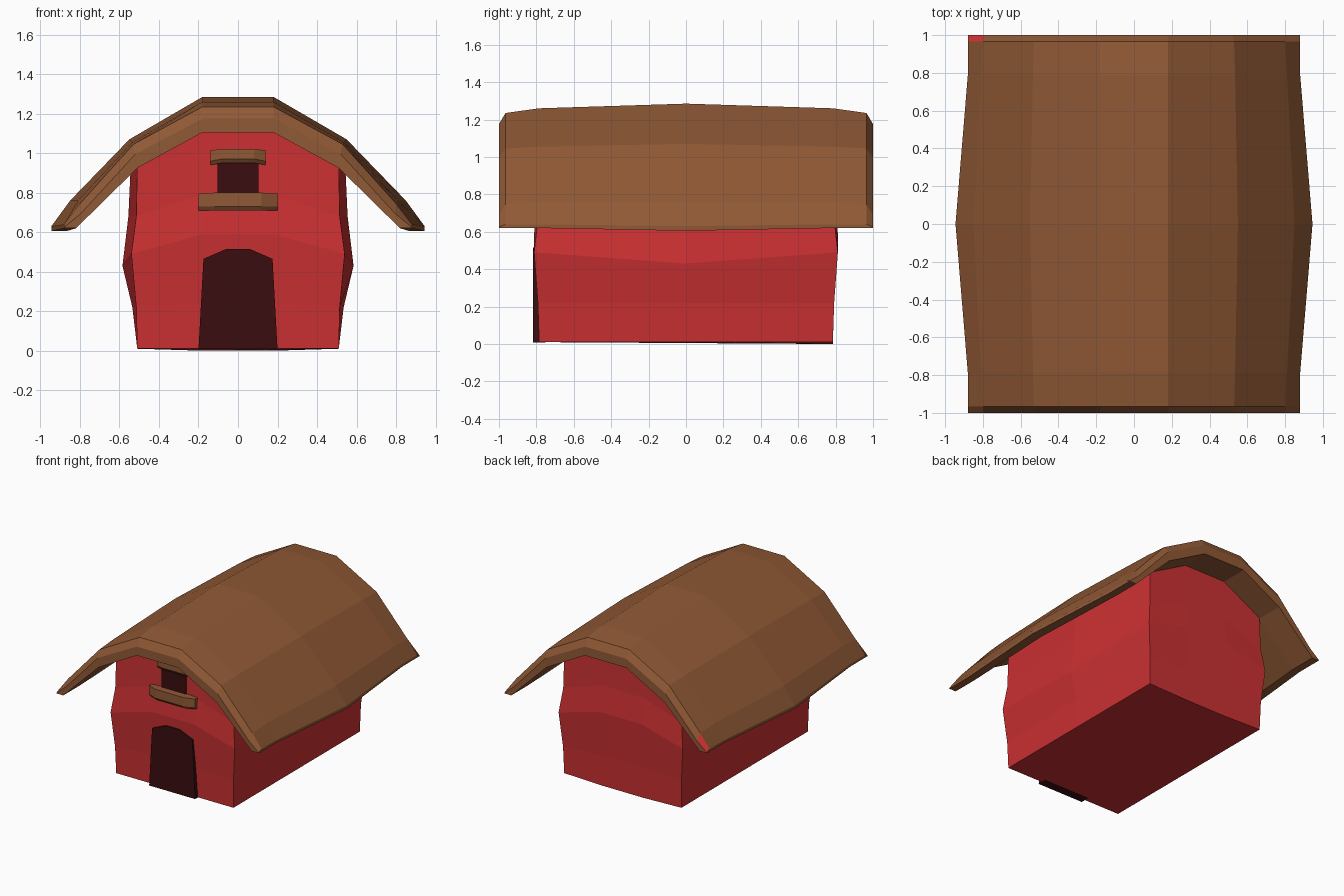
import bpy, bmesh

cube = bpy.data.objects.get("Cube")
if cube:
    bpy.data.objects.remove(cube)


def material(name, color):
    m = bpy.data.materials.new(name)
    m.use_nodes = True
    m.diffuse_color = (*color, 1)
    m.node_tree.nodes["Principled BSDF"].inputs["Base Color"].default_value = (*color, 1)
    return m


RED = material("barn red", (0.60, 0.030, 0.032))
BROWN = material("roof brown", (0.28, 0.100, 0.036))
DARK = material("dark opening", (0.042, 0.004, 0.005))


def loft(name, rings, mats):
    """Join closed rings of equal length and cap both ends."""
    bm = bmesh.new()
    loops = [[bm.verts.new(p) for p in ring] for ring in rings]
    n = len(loops[0])
    for a, b in zip(loops, loops[1:]):
        for i in range(n):
            j = (i + 1) % n
            bm.faces.new((a[i], a[j], b[j], b[i]))
    bm.faces.new(loops[0])
    bm.faces.new(loops[-1])
    bmesh.ops.recalc_face_normals(bm, faces=bm.faces)
    mesh = bpy.data.meshes.new(name)
    bm.to_mesh(mesh)
    bm.free()
    for m in mats:
        mesh.materials.append(m)
    ob = bpy.data.objects.new(name, mesh)
    bpy.context.collection.objects.link(ob)
    return ob


# Walls: rings stacked in z (height, corner x, mid-side x, end y, centre lift, side drop)
rows = [
    (0.01, 0.51, 0.51, 0.785, 0.00, 0.00),
    (0.22, 0.515, 0.535, 0.792, 0.02, 0.00),
    (0.49, 0.54, 0.585, 0.812, 0.10, 0.06),
    (0.68, 0.515, 0.555, 0.79, 0.11, 0.00),
    (0.93, 0.51, 0.545, 0.785, 0.08, 0.03),
    (1.13, 0.18, 0.18, 0.785, 0.00, 0.00),
]
rings = []
for z, w, mid, d, lift, drop in rows:
    inner = min(0.18, w / 2)
    front = [(-w, -d, z), (-inner, -d, z + lift), (inner, -d, z + lift), (w, -d, z)]
    back = [(-x, -y, h) for x, y, h in front]
    rings.append(front + [(mid, 0, z - drop)] + back + [(-mid, 0, z - drop)])
# the floor dips slightly at the back
for i in (6, 7):
    x, y, z = rings[0][i]
    rings[0][i] = (x, y, 0.0)
loft("barn_walls", rings, [RED])

# Roof: half profiles from the ridge to the eave and back underneath
tip = [(0.18, 1.175), (0.52, 0.995), (0.80, 0.69), (0.88, 0.625),
       (0.88, 0.62), (0.82, 0.62), (0.51, 0.925), (0.18, 1.105)]
edge = [(0.18, 1.235), (0.53, 1.045), (0.80, 0.745), (0.88, 0.64)] + tip[4:]
quarter = [(0.18, 1.26), (0.535, 1.055), (0.81, 0.76), (0.88, 0.64)] + tip[4:]
middle = [(0.18, 1.285), (0.55, 1.07), (0.85, 0.76), (0.945, 0.63),
          (0.945, 0.605), (0.87, 0.605), (0.53, 0.925), (0.18, 1.105)]
stations = [(-1, tip), (-0.965, edge), (-0.785, quarter), (0, middle),
            (0.785, quarter), (0.965, edge), (1, tip)]
rings = []
for y, half in stations:
    right = [(x, y, z) for x, z in half]
    rings.append(right + [(-x, y, z) for x, y, z in reversed(right)])
roof = loft("roof", rings, [BROWN, RED])
# one small red face on the rear corner of the trim
for f in roof.data.polygons:
    c = f.center
    if c.y > 0.97 and c.x < -0.8 and f.normal.z > 0.2 and len(f.vertices) == 4:
        f.material_index = 1


# Dark openings: extruded outlines on the front wall
def opening(name, half, front, back):
    outline = half + [(-x, z) for x, z in reversed(half)]
    loft(name, [[(x, y, z) for x, z in outline] for y in (front, back)], [DARK])


opening("door", [(0.20, 0.008), (0.175, 0.465), (0.06, 0.515)], -0.818, -0.75)
opening("loft_window", [(0.105, 0.76), (0.105, 0.95), (0.02, 0.975)], -0.799, -0.75)


# Planks: bowed boards with a chamfered lower edge
def plank(name, w, low, high, end_y, mid_y, arch):
    sections = []
    for t in (-1, -0.6, 0.6, 1):
        bow = abs(t) < 1
        y = mid_y if bow else end_y
        top = high if bow else high - 0.005
        bottom = low + (arch if bow else max(0, -arch))
        sections.append([(t * w, -0.75, top), (t * w, y, top),
                         (t * w, y, bottom + 0.02), (t * w, y + 0.015, bottom),
                         (t * w, -0.75, bottom)])
    loft(name, sections, [BROWN])


plank("window_sill", 0.20, 0.71, 0.80, -0.82, -0.855, 0.0)
plank("window_lintel", 0.14, 0.94, 1.02, -0.805, -0.83, 0.01)
